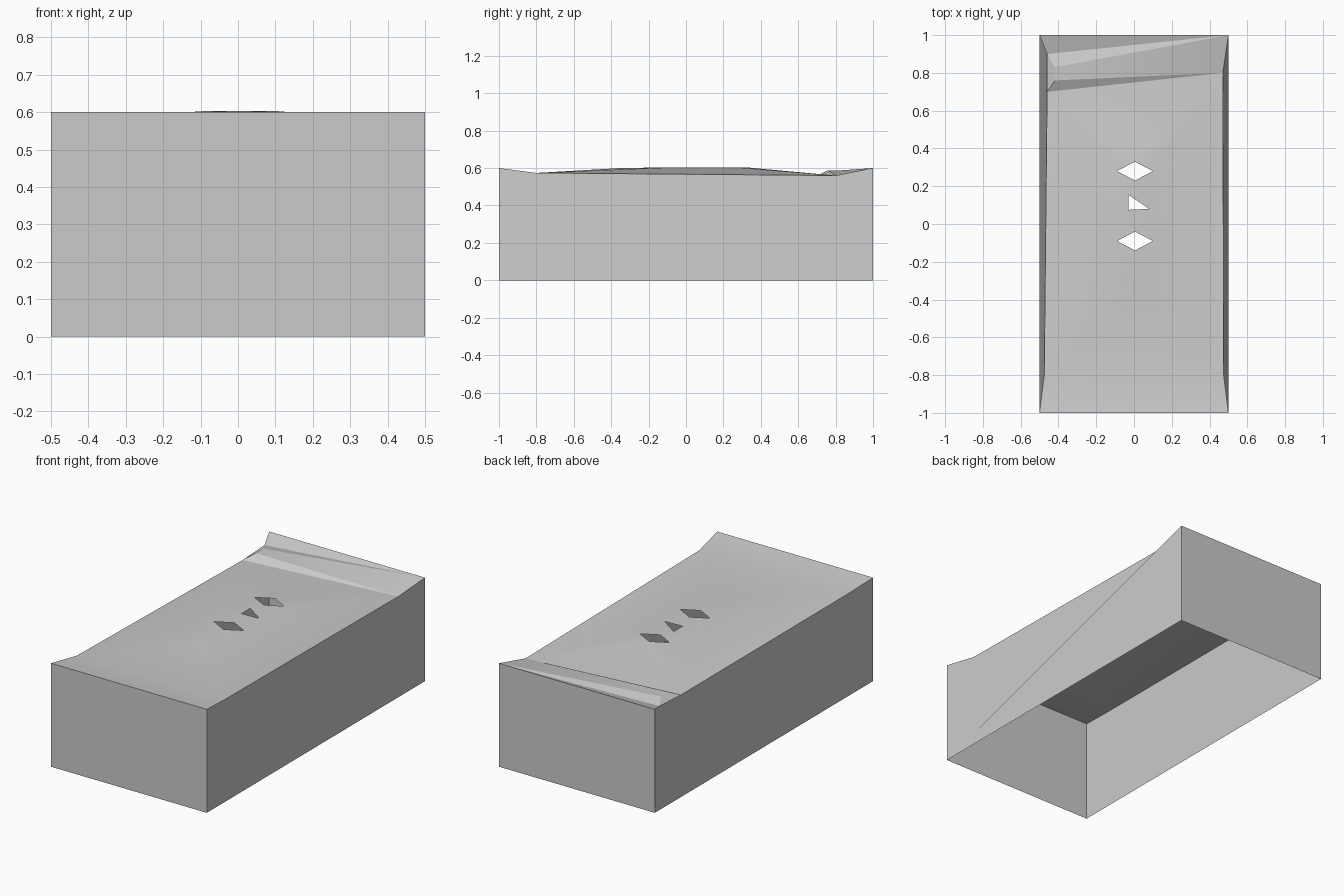
import bpy, bmesh
from mathutils import Vector
from mathutils.geometry import delaunay_2d_cdt

cube = bpy.data.objects.get("Cube")
if cube:
    bpy.data.objects.remove(cube, do_unlink=True)

grey = bpy.data.materials.new("plain_grey")
grey.use_nodes = True
grey.diffuse_color = (0.6, 0.6, 0.6, 1)
grey.node_tree.nodes["Principled BSDF"].inputs["Base Color"].default_value = (0.6, 0.6, 0.6, 1)


def make(name, polygons, up=False):
    """Weld a list of polygons into one object facing up or outward."""
    bm = bmesh.new()
    for poly in polygons:
        f = bm.faces.new([bm.verts.new(p) for p in poly])
        f.normal_update()
        c = f.calc_center_median()
        out = f.normal.z if up else f.normal.x * c.x + f.normal.y * c.y
        if out < 0:
            f.normal_flip()
    bmesh.ops.remove_doubles(bm, verts=bm.verts, dist=1e-4)
    mesh = bpy.data.meshes.new(name)
    bm.to_mesh(mesh)
    bm.free()
    mesh.materials.append(grey)
    ob = bpy.data.objects.new(name, mesh)
    bpy.context.collection.objects.link(ob)
    bpy.ops.object.select_all(action="DESELECT")
    ob.select_set(True)
    bpy.context.view_layer.objects.active = ob
    bpy.ops.object.shade_smooth_by_angle(angle=0.28)


# Shared rim points: four raised corners and the sagging points between them
H = 0.6
front_r, front_l = (-0.5, -1, H), (0.5, -1, H)
back_r, back_l = (-0.5, 1, H), (0.5, 1, H)
sag_fr, sag_fl = (-0.475, -0.8, 0.574), (0.475, -0.8, 0.574)
sag_bl = (0.47, 0.8, 0.56)
fold_a, fold_d = (-0.46, 0.7, 0.56), (-0.46, 0.9, 0.57)
fold_b, fold_c = (-0.42, 0.76, 0.588), (-0.42, 0.83, 0.588)

# Upright walls, open underneath
for name, rim in {
    "front_wall": [front_r, front_l],
    "back_wall": [back_l, back_r],
    "left_wall": [front_l, sag_fl, sag_bl, back_l],
    "right_wall": [back_r, fold_d, fold_a, sag_fr, front_r],
}.items():
    ends = [(p[0], p[1], 0) for p in (rim[-1], rim[0])]
    make(name, [rim + ends])

# Cut-outs in the top: two diamonds and a triangle between them
TOP = 0.603


def diamond(y):
    return [(x, y + dy, TOP) for x, dy in ((-0.09, 0), (0.005, -0.05), (0.1, 0), (0.005, 0.05))]


cutouts = [diamond(-0.09), diamond(0.28),
           [(-0.03, 0.075, TOP), (0.08, 0.08, TOP), (-0.03, 0.155, TOP)]]

# Domed panel around the cut-outs; triangles lying inside one cut-out are skipped
points = [sag_fr, sag_fl, sag_bl, fold_a, (0, -0.35, 0.6)]
edges = []
for loop in cutouts:
    n = len(points)
    edges += [(n + i, n + (i + 1) % len(loop)) for i in range(len(loop))]
    points += loop
flat, _, tris, source, _, _ = delaunay_2d_cdt(
    [Vector(p[:2]) for p in points], edges, [], 0, 1e-5)
panel = [[points[source[i][0]] for i in t] for t in tris]
panel = [t for t in panel if not any(all(p in c for p in t) for c in cutouts)]

# Lip rising to the front edge, and the wrinkle tapering across the back
lip = [[front_r, front_l, sag_fl, sag_fr]]
fold = [[fold_a, fold_b, sag_bl], [fold_b, fold_c, sag_bl], [fold_c, back_l, sag_bl],
        [fold_c, fold_d, back_l], [fold_d, back_r, back_l]]
make("top_sheet", panel + lip + fold, True)
make("fold_end", [[fold_a, fold_b, fold_c, fold_d]], True)
